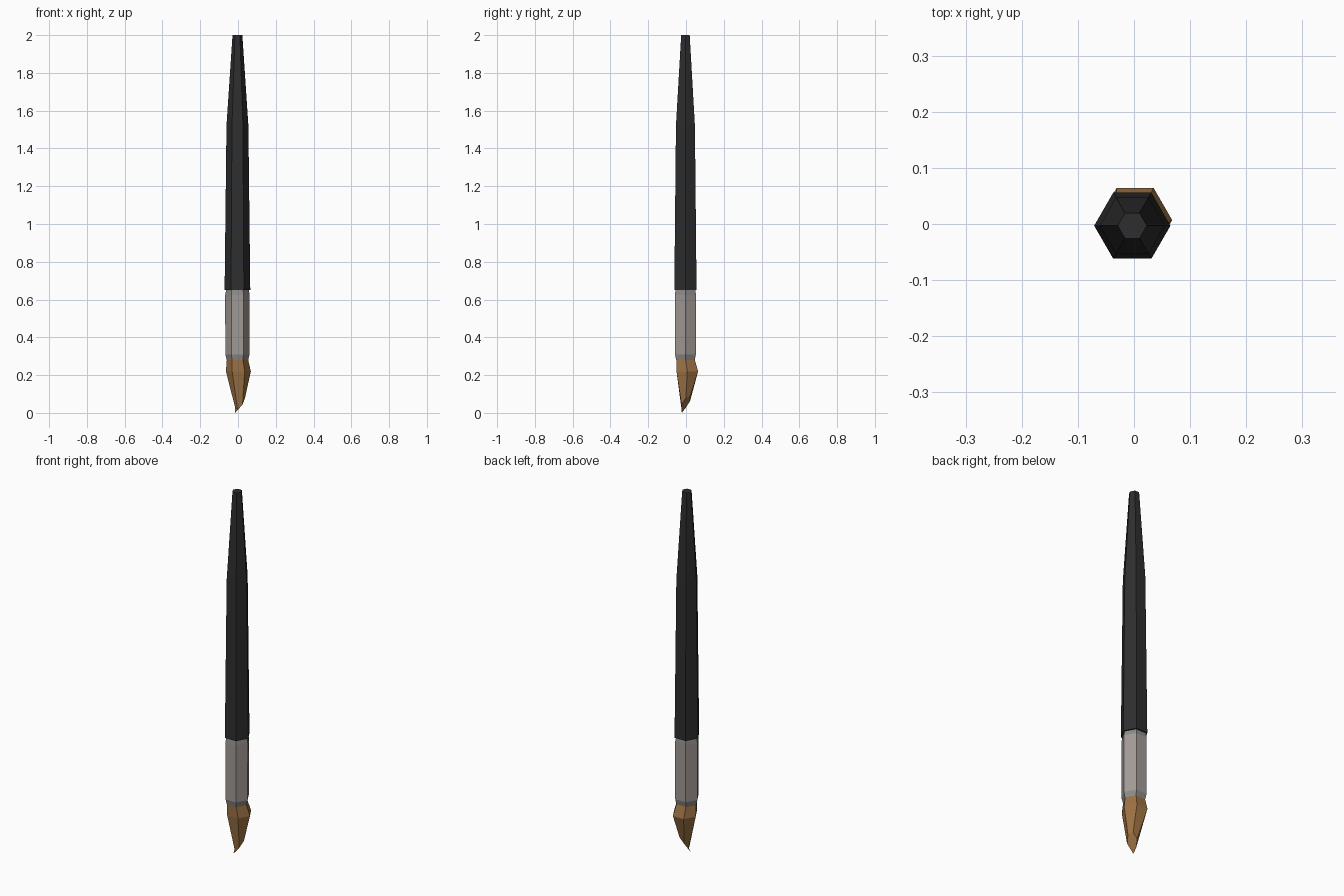
import bpy
import bmesh
from math import cos, sin, pi

cube = bpy.data.objects.get("Cube")
if cube:
    bpy.data.objects.remove(cube, do_unlink=True)

SIDES = 6
AXIS = -0.003  # the handle and ferrule share a slightly offset axis


def material(name, color):
    mat = bpy.data.materials.new(name)
    mat.use_nodes = True
    mat.diffuse_color = (*color, 1)
    mat.node_tree.nodes["Principled BSDF"].inputs["Base Color"].default_value = (*color, 1)
    return mat


def loft(name, rings, mats, tip=None, band_rule=None):
    """Stack six-sided rings (x, y, z, radius, lean) from the top down.
    Lean raises a ring towards the back left; tip closes the end in a point."""
    bm = bmesh.new()
    loops = []
    for x, y, z, r, lean in rings:
        angles = [2 * pi * i / SIDES for i in range(SIDES)]
        loops.append([bm.verts.new((x + r * cos(a), y + r * sin(a),
                                    z + lean * cos(a - pi / 4))) for a in angles])
    bm.faces.new(loops[0])
    for band, (upper, lower) in enumerate(zip(loops, loops[1:])):
        for i in range(SIDES):
            j = (i + 1) % SIDES
            face = bm.faces.new((upper[i], lower[i], lower[j], upper[j]))
            face.material_index = band_rule(band) if band_rule else 0
    if tip:
        point = bm.verts.new(tip)
        for i in range(SIDES):
            bm.faces.new((loops[-1][i], point, loops[-1][(i + 1) % SIDES]))
    else:
        bm.faces.new(loops[-1][::-1])
    bmesh.ops.recalc_face_normals(bm, faces=bm.faces)
    mesh = bpy.data.meshes.new(name)
    bm.to_mesh(mesh)
    bm.free()
    for mat in mats:
        mesh.materials.append(mat)
    obj = bpy.data.objects.new(name, mesh)
    bpy.context.collection.objects.link(obj)
    return obj


def straight(profile):
    return [(AXIS, AXIS, z, r, 0) for z, r in profile]


black = material("black lacquer", (0.027, 0.027, 0.027))
metal = material("warm grey metal", (0.36, 0.325, 0.305))
collar = material("crimped grey metal", (0.27, 0.26, 0.25))
hair = material("brown bristle", (0.34, 0.17, 0.058))

# Tapered handle
loft("handle", straight([(2, 0.026), (1.52, 0.058), (0.65, 0.068)]), [black])

# Metal ferrule with a crimped band at each end
loft("ferrule", straight([(0.66, 0.058), (0.625, 0.065), (0.31, 0.064), (0.28, 0.057)]),
     [metal, collar], band_rule=lambda band: 0 if band == 1 else 1)

# Bristles, bulging to one side and ending in a slanted point
loft("bristles",
     [(AXIS, AXIS, 0.285, 0.056, 0),
      (0.002, 0.007, 0.22, 0.066, 0),
      (0.011, -0.001, 0.053, 0.026, 0.036)],
     [hair], tip=(-0.015, -0.022, 0))
